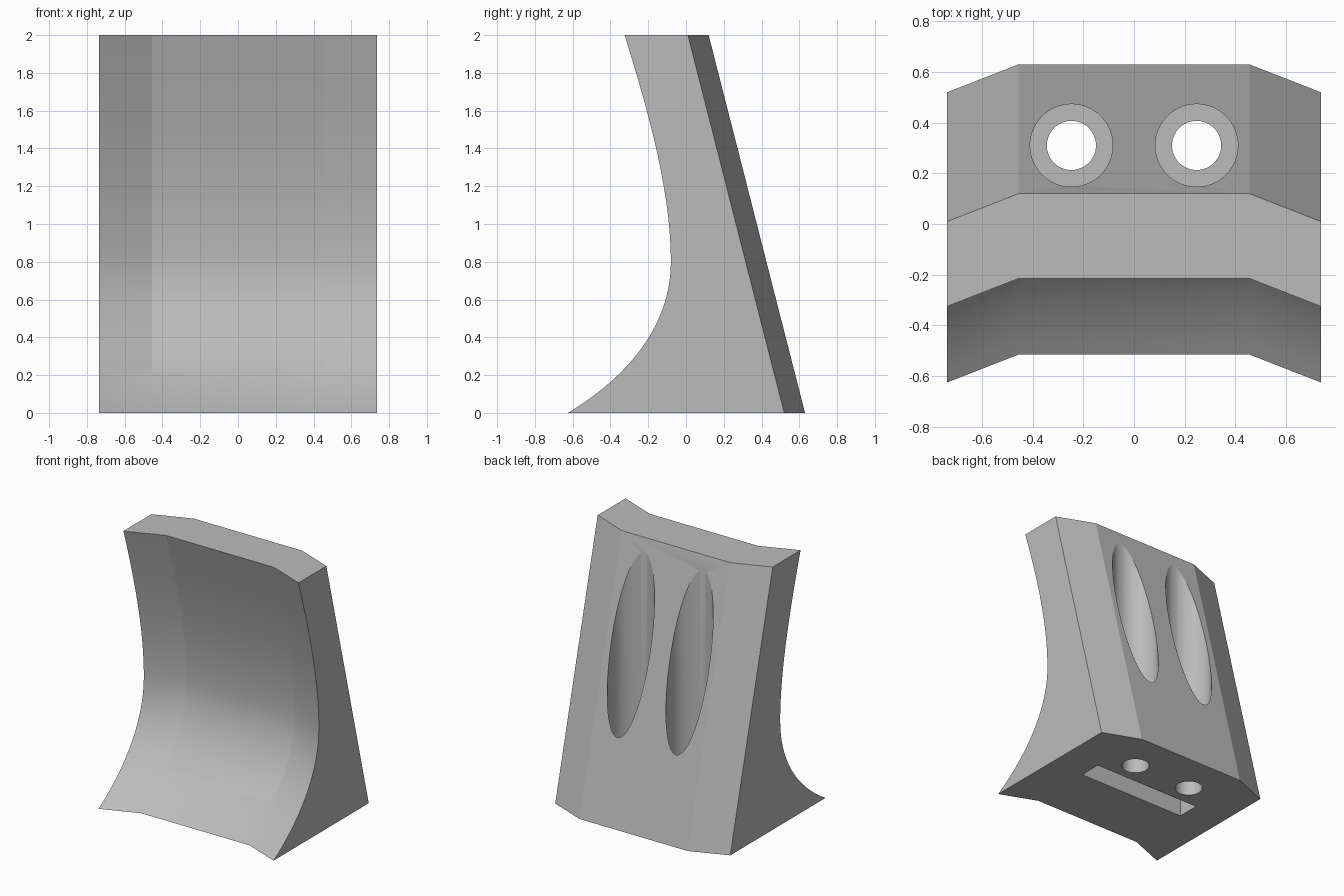
import bpy, bmesh, math
from mathutils import Vector
from mathutils.geometry import interpolate_bezier

cube = bpy.data.objects.get("Cube")
if cube:
    bpy.data.objects.remove(cube, do_unlink=True)

grey = bpy.data.materials.new("light grey")
grey.use_nodes = True
colour = (0.5, 0.5, 0.5, 1)
grey.diffuse_color = colour
grey.node_tree.nodes["Principled BSDF"].inputs["Base Color"].default_value = colour


def finish(name, bm):
    bmesh.ops.recalc_face_normals(bm, faces=bm.faces)
    mesh = bpy.data.meshes.new(name)
    bm.to_mesh(mesh)
    bm.free()
    obj = bpy.data.objects.new(name, mesh)
    obj.data.materials.append(grey)
    bpy.context.collection.objects.link(obj)
    return obj


# Side profile: concave front curve, sloping straight back
def curve(points, count):
    return interpolate_bezier(*[Vector((0, y, z)) for y, z in points], count)


lower = curve([(-0.625, 0), (-0.31, 0.19), (-0.08, 0.46), (-0.08, 0.8)], 20)
upper = curve([(-0.08, 0.8), (-0.08, 1.2), (-0.22, 1.66), (-0.325, 2)], 20)
profile = lower + upper[1:] + [Vector((0, 0.01, 2)), Vector((0, 0.52, 0))]

# Body: the profile swept across the width, its middle set further back
bm = bmesh.new()
rings = []
for x, shift in ((-0.737, 0), (-0.455, 0.11), (0.455, 0.11), (0.737, 0)):
    rings.append([bm.verts.new(p + Vector((x, shift, 0))) for p in profile])
for a, b in zip(rings, rings[1:]):
    for i in range(len(profile)):
        j = (i + 1) % len(profile)
        bm.faces.new((a[i], a[j], b[j], b[i]))
bm.faces.new(rings[0])
bm.faces.new(rings[-1])
body = finish("body", bm)


def cut(name, bm):
    cutter = finish(name, bm)
    cutter.hide_render = True
    mod = body.modifiers.new(name, "BOOLEAN")
    mod.operation = "DIFFERENCE"
    mod.solver = "EXACT"
    mod.object = cutter
    bpy.context.view_layer.objects.active = body
    bpy.ops.object.modifier_apply(modifier=name)
    bpy.data.objects.remove(cutter, do_unlink=True)


# Screw holes: a wide bore from above and a narrow hole through the base
def cut_cylinder(name, x, radius, bottom, top):
    bm = bmesh.new()
    bmesh.ops.create_cone(bm, cap_ends=True, segments=64, radius1=radius,
                          radius2=radius, depth=top - bottom)
    bmesh.ops.translate(bm, verts=bm.verts, vec=(x, 0.31, (top + bottom) / 2))
    cut(name, bm)


for side in (-1, 1):
    cut_cylinder("bore", side * 0.247, 0.163, 0.27, 2.2)
    cut_cylinder("screw_hole", side * 0.247, 0.097, -0.2, 0.5)

# Slot in the underside
bm = bmesh.new()
bmesh.ops.create_cube(bm, size=1)
bmesh.ops.scale(bm, verts=bm.verts, vec=(0.91, 0.172, 0.5))
bmesh.ops.translate(bm, verts=bm.verts, vec=(0, 0.057, 0))
cut("slot", bm)

# Smooth curves with crisp folds
bpy.ops.object.select_all(action="DESELECT")
body.select_set(True)
bpy.context.view_layer.objects.active = body
bpy.ops.object.shade_smooth_by_angle(angle=math.radians(15))
